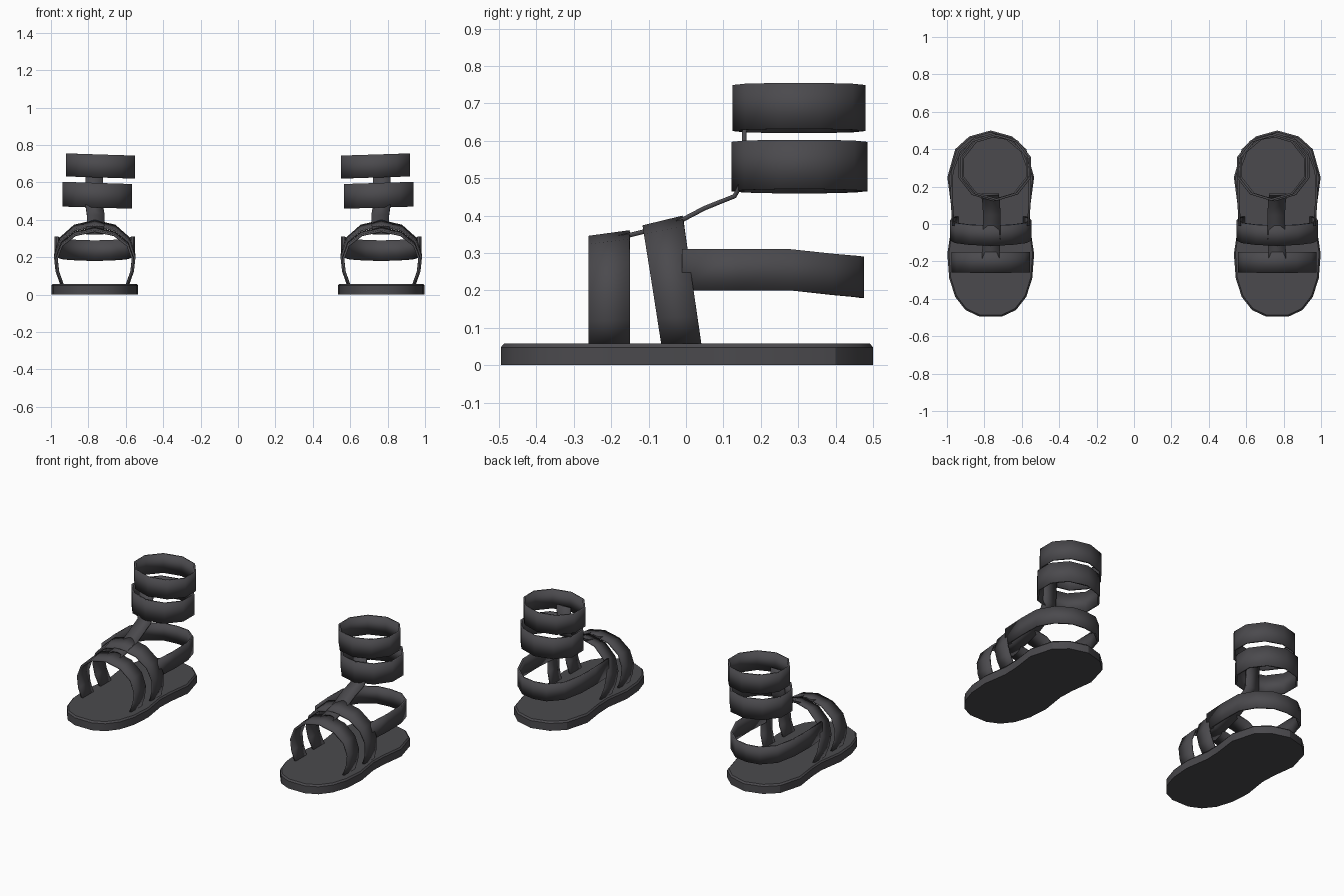
import bpy, bmesh, math

if "Cube" in bpy.data.objects:
    bpy.data.objects.remove(bpy.data.objects["Cube"])

CX = 0.766  # centre line of the right-hand sandal


def finish(name, bm, angle=42):
    me = bpy.data.meshes.new(name)
    bmesh.ops.recalc_face_normals(bm, faces=bm.faces[:])
    bm.to_mesh(me)
    bm.free()
    ob = bpy.data.objects.new(name, me)
    bpy.context.collection.objects.link(ob)
    ob.data.materials.append(leather)
    bpy.ops.object.select_all(action='DESELECT')
    ob.select_set(True)
    bpy.context.view_layer.objects.active = ob
    bpy.ops.object.shade_smooth_by_angle(angle=math.radians(angle))
    return ob


def mirror(ob):
    # second sandal is the mirror image across x = 0
    m = ob.modifiers.new("pair", 'MIRROR')
    m.use_mirror_merge = False


def band(name, pairs, closed=False, thick=0.012):
    # strap running through pairs of edge points
    bm = bmesh.new()
    rows = [(bm.verts.new(a), bm.verts.new(b)) for a, b in pairs]
    n = len(rows)
    for i in range(n if closed else n - 1):
        (a, b), (c, d) = rows[i], rows[(i + 1) % n]
        bm.faces.new((a, c, d, b))
    ob = finish(name, bm)
    s = ob.modifiers.new("thickness", 'SOLIDIFY')
    s.thickness = thick
    s.offset = 0
    mirror(ob)


leather = bpy.data.materials.new("dark_leather")
leather.diffuse_color = (0.07, 0.068, 0.075, 1)
leather.use_nodes = True
leather.node_tree.nodes["Principled BSDF"].inputs["Base Color"].default_value = leather.diffuse_color

# sole: waisted outline with a small bevelled top rim
half = [(0.0, 0.5), (0.115, 0.468), (0.19, 0.40), (0.232, 0.25), (0.212, 0.10),
        (0.208, 0.0), (0.232, -0.16), (0.222, -0.29), (0.19, -0.39),
        (0.135, -0.46), (0.06, -0.495)]
outline = half + [(-x, y) for x, y in reversed(half[1:])]
bm = bmesh.new()
rings = []
for z, k in ((0, 1), (0.048, 1), (0.058, 0.965)):
    rings.append([bm.verts.new((CX + x * k, y * (1 + k) / 2, z)) for x, y in outline])
n = len(outline)
for lo, hi in zip(rings, rings[1:]):
    for i in range(n):
        j = (i + 1) % n
        bm.faces.new((lo[i], lo[j], hi[j], hi[i]))
bm.faces.new(rings[0])
bm.faces.new(rings[-1])
mirror(finish("sole", bm, 30))

# arched straps over the toes and instep
side = [(-0.172, 0.05), (-0.198, 0.13), (-0.206, 0.21), (-0.178, 0.295), (-0.105, 0.36)]
arch = side + [(0, 0.385)] + [(-x, z) for x, z in reversed(side)]


def arch_strap(name, y0, y1, lean, top0, top1, w):
    def pt(x, z, y, top):
        t = (z - 0.05) / 0.335
        return (CX + x * w, y - lean * t, 0.05 + (top - 0.05) * t)
    band(name, [(pt(x, z, y0, top0), pt(x, z, y1, top1)) for x, z in arch])


arch_strap("toe_strap", -0.26, -0.15, 0.0, 0.34, 0.355, 0.99)
arch_strap("instep_strap", -0.065, 0.042, 0.05, 0.368, 0.394, 1.03)

# heel strap: U shape around the back, dipping slightly
heel = [(0.2, -0.01, 0), (0.209, 0.14, 0), (0.206, 0.28, 0), (0.165, 0.39, -0.012),
        (0.085, 0.457, -0.018)]
heel = heel + [(0, 0.47, -0.02)] + [(-x, y, d) for x, y, d in reversed(heel)]
band("heel_strap", [((CX + x, y, 0.2 + d), (CX + x, y, 0.31 + d)) for x, y, d in heel])


# two ankle cuffs, tilted up slightly to the outside
def cuff(name, cx, rx, cy, ry, z0, z1, sides=10):
    pairs = []
    for i in range(sides):
        a = 2 * math.pi * (i + 0.5) / sides
        x, y, t = math.cos(a), math.sin(a), 0.006 * math.cos(a)
        pairs.append(((cx + rx * x, cy + ry * y, z0 + t), (cx + rx * x, cy + ry * y, z1 + t)))
    band(name, pairs, True)


cuff("lower_ankle_cuff", 0.752, 0.19, 0.303, 0.176, 0.465, 0.597)
cuff("upper_ankle_cuff", 0.735, 0.188, 0.302, 0.172, 0.626, 0.749)

# narrow strap from the toe strap up to the cuffs
spine = [(0.765, -0.24, 0.328), (0.765, -0.15, 0.348), (0.76, -0.03, 0.378),
         (0.76, 0.05, 0.42), (0.765, 0.13, 0.452), (0.77, 0.15, 0.49), (0.768, 0.158, 0.66)]
band("centre_strap", [((x - 0.047, y, z), (x + 0.047, y, z)) for x, y, z in spine])
